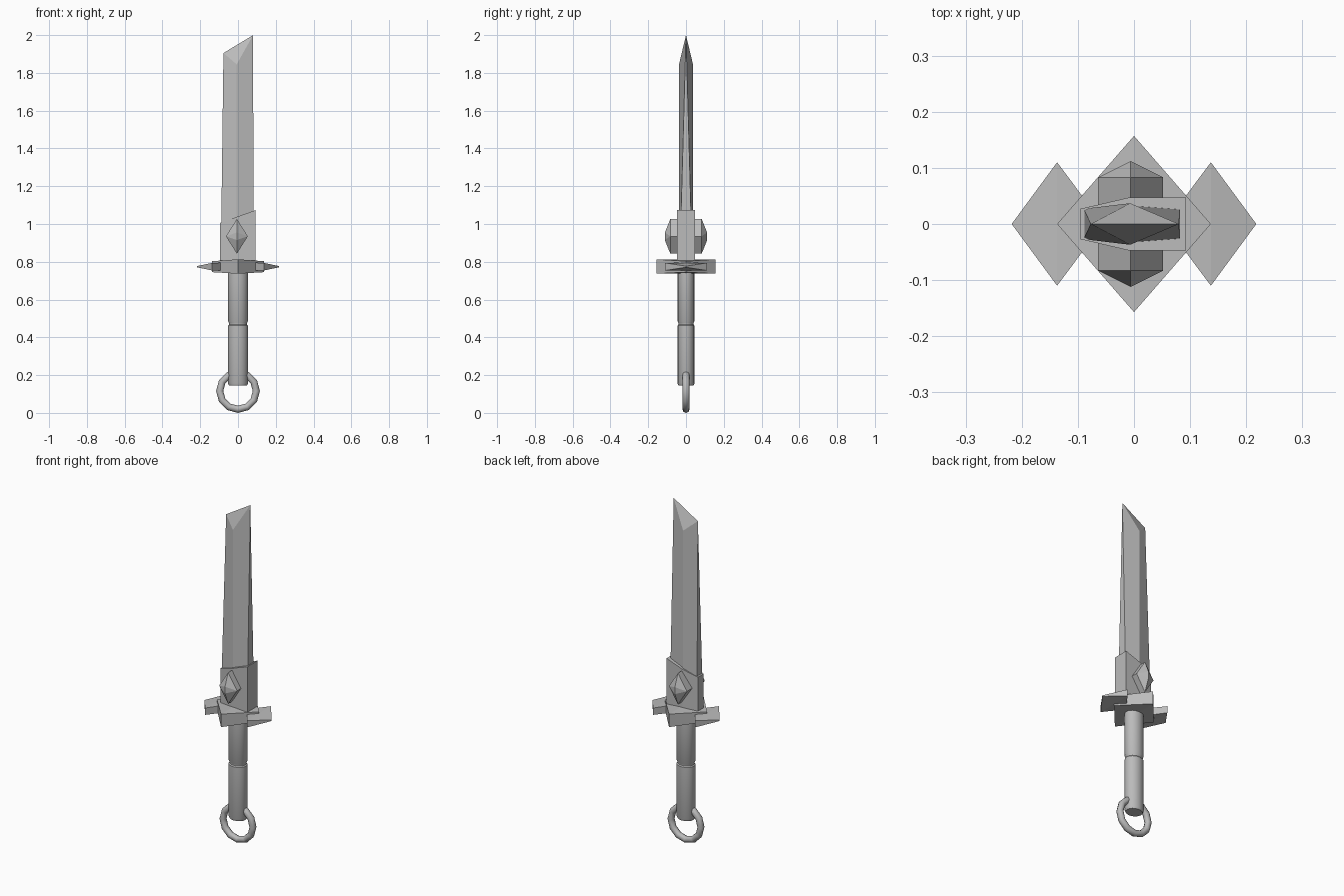
import bpy, bmesh, math

cube = bpy.data.objects.get("Cube")
if cube:
    bpy.data.objects.remove(cube, do_unlink=True)

steel = bpy.data.materials.new("grey steel")
steel.use_nodes = True
GREY = (0.5, 0.5, 0.5, 1)
steel.diffuse_color = GREY
steel.node_tree.nodes["Principled BSDF"].inputs["Base Color"].default_value = GREY


def finish(name, bm, smooth=False):
    bmesh.ops.recalc_face_normals(bm, faces=bm.faces)
    mesh = bpy.data.meshes.new(name)
    bm.to_mesh(mesh)
    bm.free()
    mesh.materials.append(steel)
    obj = bpy.data.objects.new(name, mesh)
    bpy.context.collection.objects.link(obj)
    if smooth:
        bpy.ops.object.select_all(action="DESELECT")
        obj.select_set(True)
        bpy.context.view_layer.objects.active = obj
        bpy.ops.object.shade_smooth_by_angle(angle=math.radians(35))
    return obj


def hull(name, points):
    """Flat-faced convex solid around a handful of corners."""
    bm = bmesh.new()
    for p in points:
        bm.verts.new(p)
    bmesh.ops.convex_hull(bm, input=bm.verts)
    bmesh.ops.dissolve_limit(bm, angle_limit=0.01, verts=bm.verts, edges=bm.edges)
    return finish(name, bm)


# Blade: thick root, edges narrowing to a slanted point
bm = bmesh.new()
back, tip = bm.verts.new((-0.077, 0, 1.905)), bm.verts.new((0.08, 0, 2))
sides = []
for s in (-1, 1):
    root = [bm.verts.new((x, s * y, 0.88)) for x, y in ((-0.09, 0.027), (-0.007, 0.037), (0.082, 0.031))]
    ridge = bm.verts.new((-0.007, s * 0.037, 1.845))
    for face in ((root[0], root[1], ridge, back), (root[1], root[2], tip, ridge), (back, ridge, tip)):
        bm.faces.new(face)
    sides.append(root)
front, rear = sides
bm.faces.new((front[0], rear[0], back))
bm.faces.new((front[2], rear[2], tip))
bm.faces.new(front + rear[::-1])
finish("blade", bm)

# Collar with a slanted top around the blade root
outline = ((-0.096, 0.027), (-0.01, 0.047), (0.093, 0.047))
hull("collar", [(x, s * y, z) for x, y in outline for s in (-1, 1)
                for z in (0.8, 1.04 + 0.36 * x)])

# Gems on both faces of the collar
GX, GZ = -0.006, 0.935
for s, name in ((-1, "front_gem"), (1, "back_gem")):
    rim = ((0.058, 0), (-0.058, 0), (0, 0.092), (0, -0.092))
    pts = [(GX + x, s * y, GZ + z) for x, z in rim for y in (0.03, 0.083)]
    pts += [(GX, s * 0.112, GZ + z) for z in (-0.02, 0.02)]
    hull(name, pts)

# Diamond guard
pts = []
for s in (-1, 1):
    pts += [(0, s * 0.157, z) for z in (0.737, 0.813)]
    pts += [(s * 0.137, 0, z) for z in (0.745, 0.803)]
hull("guard", pts)

# Guard wings, thinning to the outer points
for s, name in ((1, "left_wing"), (-1, "right_wing")):
    corners = ((0.055, 0, 0.022), (0.137, 0.11, 0.02), (0.137, -0.11, 0.02), (0.218, 0, 0.003))
    hull(name, [(s * x, y, 0.774 + t * h) for x, y, h in corners for t in (-1, 1)])

# Oval grip turned from a profile with a groove
SIDES = 16
profile = ((0.9, 0.145), (1, 0.157), (1, 0.462), (0.9, 0.468), (0.9, 0.477), (1, 0.485), (1, 0.75))
bm = bmesh.new()
rings = []
for r, z in profile:
    angles = [math.tau * i / SIDES for i in range(SIDES)]
    rings.append([bm.verts.new((0.053 * r * math.cos(a), 0.045 * r * math.sin(a), z)) for a in angles])
for low, high in zip(rings, rings[1:]):
    for i in range(SIDES):
        j = (i + 1) % SIDES
        bm.faces.new((low[i], low[j], high[j], high[i]))
bm.faces.new(rings[0])
bm.faces.new(rings[-1])
finish("grip", bm, smooth=True)

# Pommel ring
bpy.ops.mesh.primitive_torus_add(major_segments=12, minor_segments=8, major_radius=0.097,
                                 minor_radius=0.019, location=(0, 0, 0.116),
                                 rotation=(math.pi / 2, 0, 0))
ring = bpy.context.object
ring.name = "pommel_ring"
ring.data.materials.append(steel)
bpy.ops.object.shade_smooth_by_angle(angle=math.radians(50))
